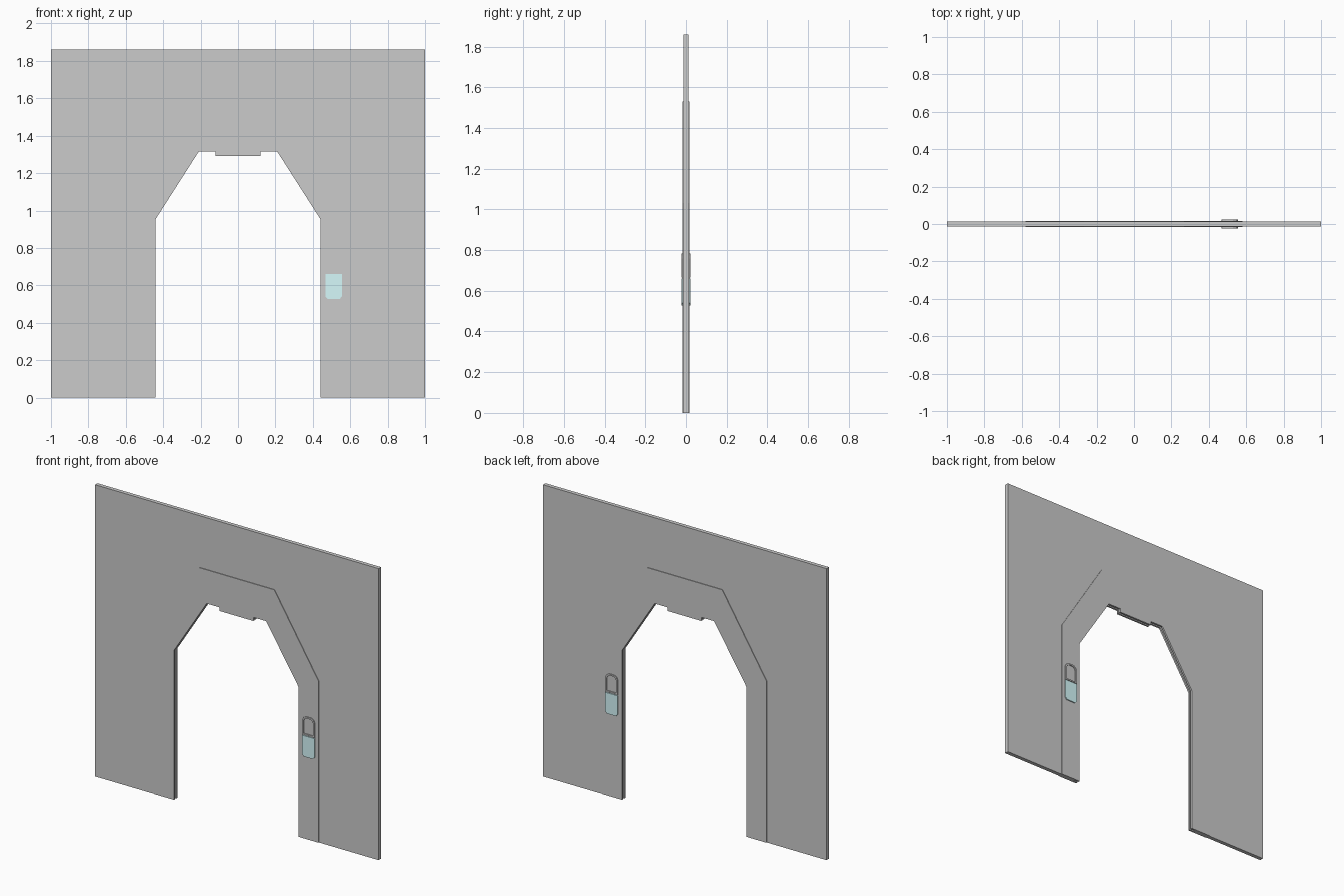
import bpy

if "Cube" in bpy.data.objects:
    bpy.data.objects.remove(bpy.data.objects["Cube"])


def material(name, rgb):
    m = bpy.data.materials.new(name)
    m.diffuse_color = (*rgb, 1)
    m.use_nodes = True
    m.node_tree.nodes["Principled BSDF"].inputs["Base Color"].default_value = m.diffuse_color
    return m


DARK = material("dark_grey", (0.68, 0.68, 0.68))
CYAN = material("cyan", (0.67, 0.95, 0.97))


def mirrored(half):
    """Right-hand outline points plus their reflection on the left."""
    return half + [(-x, z) for x, z in reversed(half)]


def prism(name, outline, y0, y1, mat=None):
    """Extrude an x-z outline between two y depths."""
    n = len(outline)
    verts = [(x, y, z) for y in (y0, y1) for x, z in outline]
    faces = [list(range(n)), list(range(2 * n - 1, n - 1, -1))]
    faces += [(i, i + n, (i + 1) % n + n, (i + 1) % n) for i in range(n)]
    mesh = bpy.data.meshes.new(name)
    mesh.from_pydata(verts, [], faces)
    # consistent outward normals
    import bmesh
    bm = bmesh.new()
    bm.from_mesh(mesh)
    bmesh.ops.recalc_face_normals(bm, faces=bm.faces)
    bm.to_mesh(mesh)
    bm.free()
    ob = bpy.data.objects.new(name, mesh)
    bpy.context.collection.objects.link(ob)
    if mat:
        mesh.materials.append(mat)
    return ob


WALL, FRAME, PAD, SLOT = 0.0125, 0.0165, 0.023, 0.005

# outlines shared by neighbouring parts (right half, bottom to top)
band = [(1.0, 1.24), (0.68, 1.24), (0.35, 1.73)]
opening = [(0.44, 0), (0.44, 0.955), (0.21, 1.315), (0.12, 1.315), (0.12, 1.292)]
slot = [(0.47, 0), (0.47, 0.963), (0.226, 1.345)]
casing = [(0.58, 0), (0.58, 1.03), (0.267, 1.53)]

# wall: light lower part with a doorway, dark upper part above the stepped band
prism("lower_wall", mirrored(slot[::-1] + [(1.0, 0)] + band), -WALL, WALL)
prism("upper_wall", mirrored([(1.0, 1.86)] + band), -WALL, WALL, DARK)

# control pad outlines
X0, X1 = 0.468, 0.555
touch = [(X0, 0.66), (X0, 0.54), (X0 + 0.012, 0.527), (X1 - 0.012, 0.527),
         (X1, 0.54), (X1, 0.66)]


def arch(inset):
    a, b, t = X0 + inset, X1 - inset, 0.783 - inset
    c = 0.025 - inset * 0.4
    return [(a, 0.664 + inset), (a, t - c), (a + c * 0.35, t - c * 0.35),
            (a + c, t), (b - c, t), (b - c * 0.35, t - c * 0.35),
            (b, t - c), (b, 0.664 + inset)]


def arch_ring(name, y0, y1):
    """Hollow rim made of short segments between outer and inner arches."""
    outer, inner = arch(0), arch(0.009)
    n = len(outer)
    verts = [(x, y, z) for y in (y0, y1) for x, z in outer + inner]
    faces = []
    for i in range(n):
        j = (i + 1) % n
        o, p, q, r = i, j, j + n, i + n
        s = 2 * n
        faces += [(o, p, q, r), (r + s, q + s, p + s, o + s),
                  (p, o, o + s, p + s), (r, q, q + s, r + s)]
    mesh = bpy.data.meshes.new(name)
    mesh.from_pydata(verts, [], faces)
    mesh.materials.append(DARK)
    if y0 > y1:
        mesh.flip_normals()
    ob = bpy.data.objects.new(name, mesh)
    bpy.context.collection.objects.link(ob)


# door casing plates (leaving a door slot between them) and pads on both sides
for side, s in (("front", -1), ("back", 1)):
    prism(side + "_casing", mirrored(opening[::-1] + casing), s * SLOT, s * FRAME)
    prism(side + "_touch_panel", touch, s * 0.012, s * PAD, CYAN)
    arch_ring(side + "_pad_rim", s * 0.012, s * PAD)
